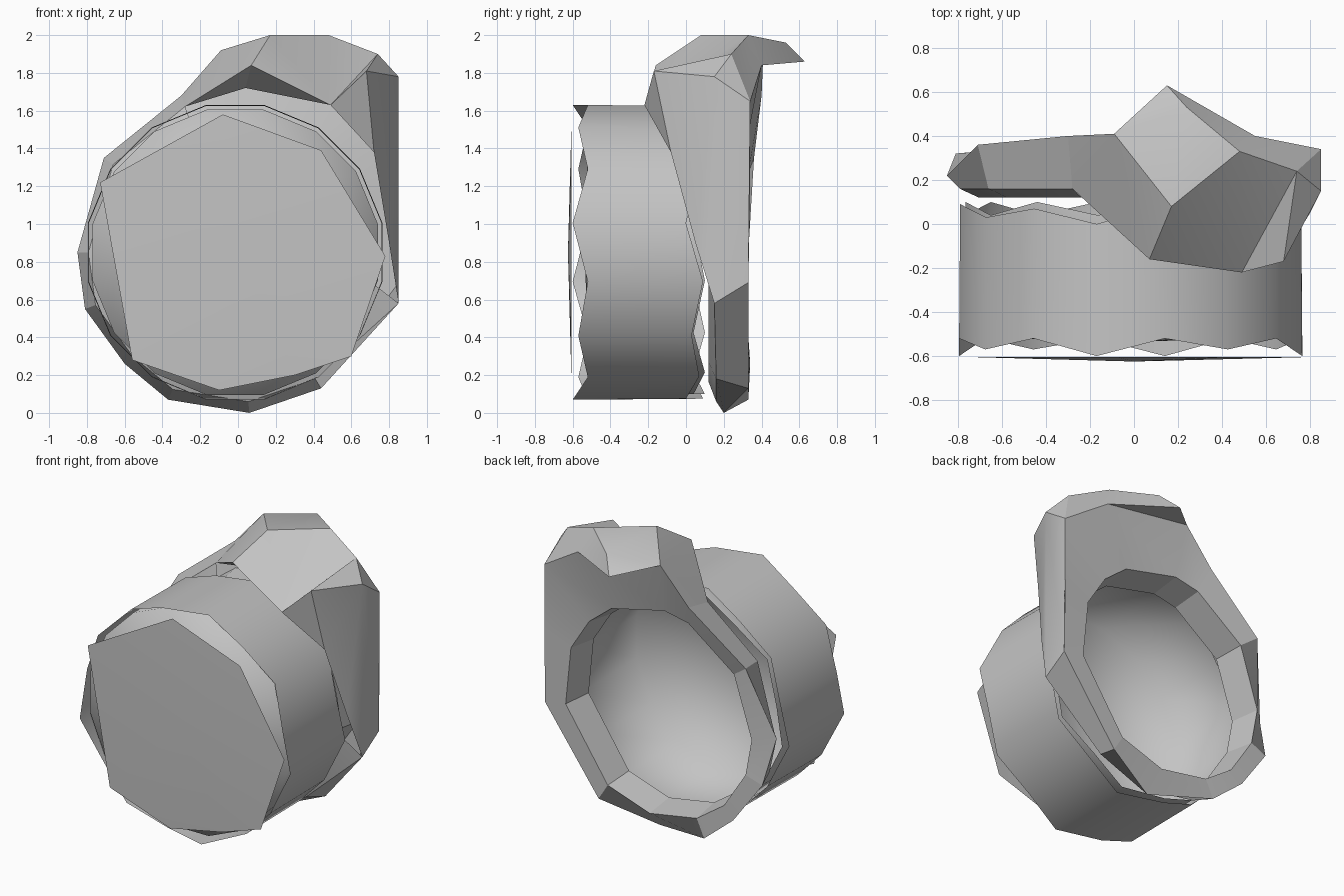
import bpy
import bmesh
from math import cos, sin, tau, radians, atan2

cube = bpy.data.objects.get("Cube")
if cube:
    bpy.data.objects.remove(cube)

grey = bpy.data.materials.new("light_grey")
grey.use_nodes = True
tone = (0.55, 0.55, 0.55, 1)
grey.diffuse_color = tone
grey.node_tree.nodes["Principled BSDF"].inputs["Base Color"].default_value = tone

CX, CZ = -0.015, 0.85


def finish(name, bm, smooth_angle=28):
    bmesh.ops.remove_doubles(bm, verts=bm.verts, dist=0.001)
    bmesh.ops.recalc_face_normals(bm, faces=bm.faces)
    mesh = bpy.data.meshes.new(name)
    bm.to_mesh(mesh)
    bm.free()
    mesh.materials.append(grey)
    obj = bpy.data.objects.new(name, mesh)
    bpy.context.collection.objects.link(obj)
    bpy.ops.object.select_all(action="DESELECT")
    obj.select_set(True)
    bpy.context.view_layer.objects.active = obj
    bpy.ops.object.shade_smooth_by_angle(angle=radians(smooth_angle))


def strip(bm, a, b, indices):
    """Bridge two closed point loops with quads."""
    n = len(a)
    for i in indices:
        j = (i + 1) % n
        bm.faces.new([bm.verts.new(p) for p in (a[i], a[j], b[j], b[i])])


def fan(bm, centre, loop):
    """Fill a closed point loop with triangles about a centre."""
    for i, p in enumerate(loop):
        q = loop[(i + 1) % len(loop)]
        bm.faces.new([bm.verts.new(v) for v in (centre, p, q)])


def on_circle(angle, r, y):
    return (CX + r * cos(angle), y, CZ + r * sin(angle))


def rim(r, ys, sides=16):
    """Ring of points whose depth cycles through ys."""
    return [on_circle(tau * (i + 0.5) / sides, r, ys[i % len(ys)])
            for i in range(sides)]


# Drum wall with uneven rims
bm = bmesh.new()
strip(bm, rim(0.795, (-0.6, -0.52, -0.57, -0.52)),
      rim(0.79, (0.0, 0.07, 0.03, 0.09)), range(16))
finish("drum_wall", bm)

# Cup lining the drum, closed just behind the plate
bm = bmesh.new()
cup_front = rim(0.77, (-0.515,))
strip(bm, cup_front, rim(0.765, (0.04, 0.1)), range(16))
fan(bm, (CX, -0.535, CZ), cup_front)
finish("inner_cup", bm, 120)

# Thin front plate
outline = [(-0.73, 1.22), (-0.08, 1.58), (0.44, 1.39), (0.78, 0.83),
           (0.6, 0.3), (0.3, 0.2), (-0.1, 0.12), (-0.56, 0.28)]
bm = bmesh.new()
fan(bm, (0, -0.625, 0.85), [(x, -0.605, z) for x, z in outline])
finish("front_plate", bm)

# Rear ring: flat back, funnelled bore, tapered outside and front
outer = [(0.85, 0.33, 0.69), (0.85, 0.34, 1.2), (0.85, 0.34, 1.65),
         (0.55, 0.40, 1.84), (-0.09, 0.41, 1.92), (-0.3, 0.40, 1.68),
         (-0.71, 0.36, 1.35), (-0.85, 0.22, 0.85), (-0.81, 0.32, 0.55),
         (-0.6, 0.34, 0.26), (-0.37, 0.33, 0.07), (0.06, 0.2, 0.0),
         (0.44, 0.33, 0.13)]
n = len(outer)
bearing = [atan2(z - CZ, x - CX) for x, y, z in outer]
bore_back = [on_circle(a, 0.72, 0.33) for a in bearing]
bore_front = [on_circle(a, 0.69, 0.12) for a in bearing]
front = [(CX + (x - CX) * 0.93, 0.16, CZ + (z - CZ) * 0.93)
         for x, y, z in outer]
front[0] = (0.85, 0.15, 0.58)
bm = bmesh.new()
strip(bm, outer, bore_back, range(n))
strip(bm, bore_back, bore_front, range(n))
strip(bm, outer, front, range(5, n))
strip(bm, front, bore_front, range(5, n))
finish("rear_ring", bm, 15)

# Faceted hood at the top, with a rear peak and a long side wall
P = dict(
    A=(0.07, -0.16, 1.84), B=(0.49, -0.22, 1.63), C=(0.68, -0.17, 1.81),
    D=(0.74, 0.24, 1.9), E=(0.48, 0.33, 2.0), F=(0.17, 0.08, 2.0),
    G=(0.24, 0.53, 1.96), H=(0.15, 0.63, 1.86), I=outer[3], J=outer[2],
    K=(0.85, 0.15, 1.78), L=outer[4], M=outer[5], N=front[5],
    Q=(0.04, 0.05, 1.72), R=(0.72, -0.08, 1.38), S=(0.8, 0.05, 0.9),
    T=front[0], U=outer[0])
bm = bmesh.new()
verts = {k: bm.verts.new(p) for k, p in P.items()}
for face in ("AFB", "FEB", "EDB", "DCB", "FGE", "GIE", "EIJ", "EJD", "GHI",
             "GLH", "FLG", "ALF", "ANL", "NML", "HLI", "DJK", "DKC", "ABQ",
             "AQN", "CKR", "CRB", "KSR", "KTS", "KJUT"):
    bm.faces.new([verts[k] for k in face])
finish("hood", bm)
